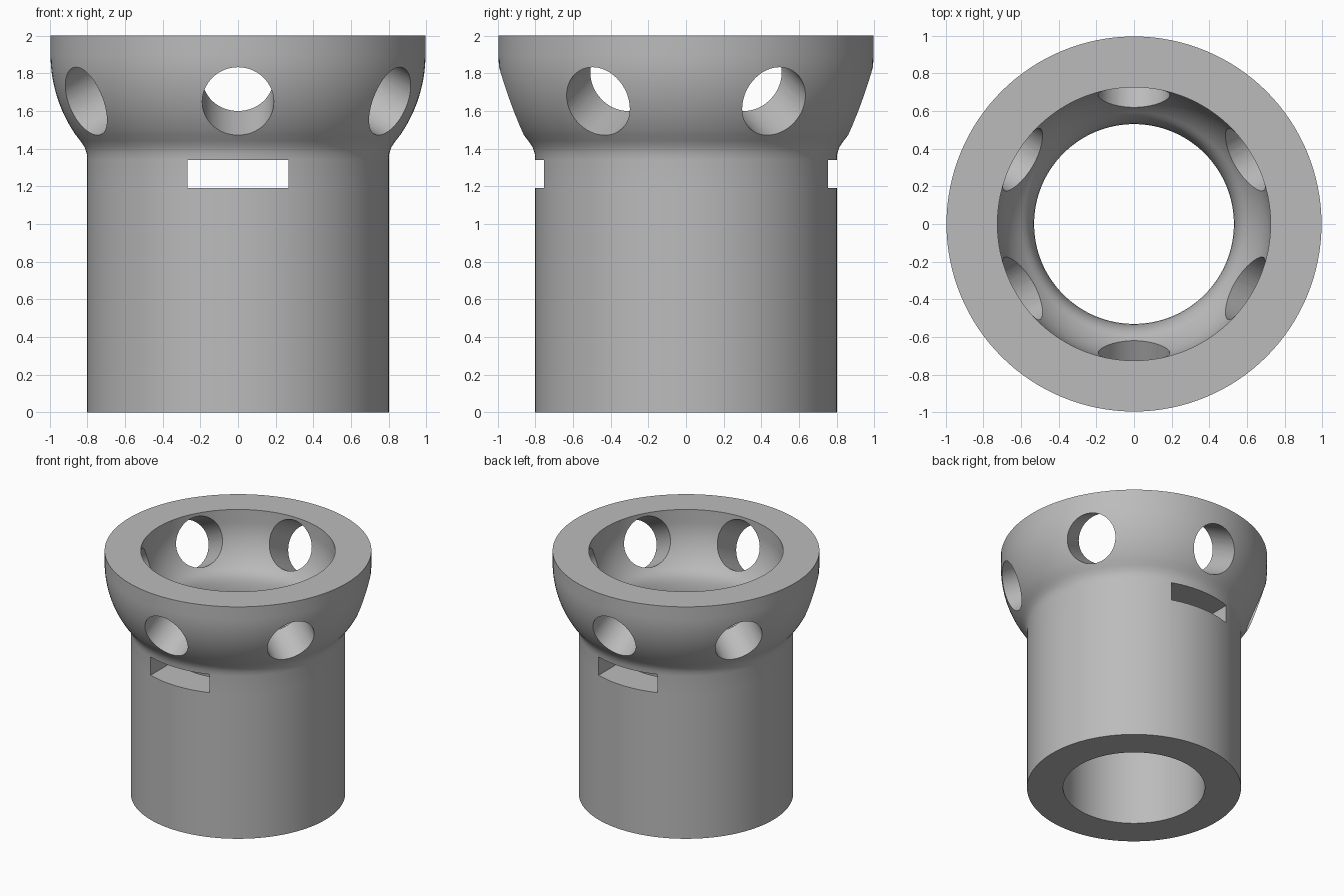
import bpy, bmesh, math
from mathutils import Matrix, Vector

cube = bpy.data.objects.get("Cube")
if cube:
    bpy.data.objects.remove(cube, do_unlink=True)

SEGMENTS = 128
HOLE_TILT = math.radians(28)

grey = bpy.data.materials.new("plain grey")
grey.use_nodes = True
colour = (0.5, 0.5, 0.5, 1)
grey.diffuse_color = colour
grey.node_tree.nodes["Principled BSDF"].inputs["Base Color"].default_value = colour


def add_object(name, bm):
    bmesh.ops.recalc_face_normals(bm, faces=bm.faces)
    mesh = bpy.data.meshes.new(name)
    bm.to_mesh(mesh)
    bm.free()
    mesh.materials.append(grey)
    obj = bpy.data.objects.new(name, mesh)
    bpy.context.collection.objects.link(obj)
    return obj


def lathe(name, profile):
    """Revolve a closed (radius, height) profile about z."""
    bm = bmesh.new()
    rings = []
    for i in range(SEGMENTS):
        a = 2 * math.pi * i / SEGMENTS
        rings.append([bm.verts.new((r * math.cos(a), r * math.sin(a), z)) for r, z in profile])
    n = len(profile)
    for i in range(SEGMENTS):
        here, there = rings[i], rings[(i + 1) % SEGMENTS]
        for j in range(n):
            k = (j + 1) % n
            bm.faces.new((here[j], there[j], there[k], here[k]))
    return add_object(name, bm)


def bowl_arc(radius, z_low, steps=14):
    """Rounded bowl wall from z_low up to its vertical top edge."""
    low = math.asin((1.9 - z_low) / radius)
    return [(0.245 + radius * math.cos(low * (1 - i / steps)),
             1.9 - radius * math.sin(low * (1 - i / steps))) for i in range(steps + 1)]


# Hollow stem flaring into a thick-walled bowl
outer = [(0.8, 0), (0.8, 1.19), (0.8, 1.34), (0.803, 1.375), (0.815, 1.41), (0.837, 1.442)]
outer += bowl_arc(0.75, 1.475) + [(0.995, 2)]
inner = [(0.53, 0), (0.53, 1.19), (0.53, 1.4), (0.534, 1.44), (0.542, 1.48), (0.553, 1.515)]
inner += bowl_arc(0.48, 1.55) + [(0.725, 2)]
body = lathe("flared_tube", outer + inner[::-1])

# Six tilted round holes around the bowl
cutters = []
axis = Vector((math.cos(HOLE_TILT), 0, -math.sin(HOLE_TILT)))
for i in range(6):
    bm = bmesh.new()
    bmesh.ops.create_cone(bm, cap_ends=True, segments=64, radius1=0.19, radius2=0.19, depth=0.8)
    place = (Matrix.Rotation(math.radians(30 + 60 * i), 4, 'Z')
             @ Matrix.Translation(Vector((0.92, 0, 1.655)) - axis * 0.1)
             @ axis.to_track_quat('Z', 'Y').to_matrix().to_4x4())
    bmesh.ops.transform(bm, matrix=place, verts=bm.verts)
    cutters.append(add_object("hole_cutter", bm))

# Rectangular slot running front to back through the stem
bm = bmesh.new()
bmesh.ops.create_cube(bm, size=1)
bmesh.ops.transform(bm, verts=bm.verts,
                    matrix=Matrix.Translation((0, 0, 1.265)) @ Matrix.Diagonal((0.534, 3, 0.15, 1)))
cutters.append(add_object("slot_cutter", bm))

# Cut the openings, then discard the cutters
for cutter in cutters:
    cutter.hide_render = True
    mod = body.modifiers.new("cut", 'BOOLEAN')
    mod.operation = 'DIFFERENCE'
    mod.solver = 'EXACT'
    mod.object = cutter
graph = bpy.context.evaluated_depsgraph_get()
cut_mesh = bpy.data.meshes.new_from_object(body.evaluated_get(graph))
body.modifiers.clear()
body.data = cut_mesh
cut_mesh.materials.clear()
cut_mesh.materials.append(grey)
for poly in cut_mesh.polygons:
    poly.material_index = 0
for cutter in cutters:
    bpy.data.objects.remove(cutter, do_unlink=True)

# Smooth curved walls with crisp edges
bpy.ops.object.select_all(action='DESELECT')
body.select_set(True)
bpy.context.view_layer.objects.active = body
bpy.ops.object.shade_smooth_by_angle(angle=math.radians(30))
